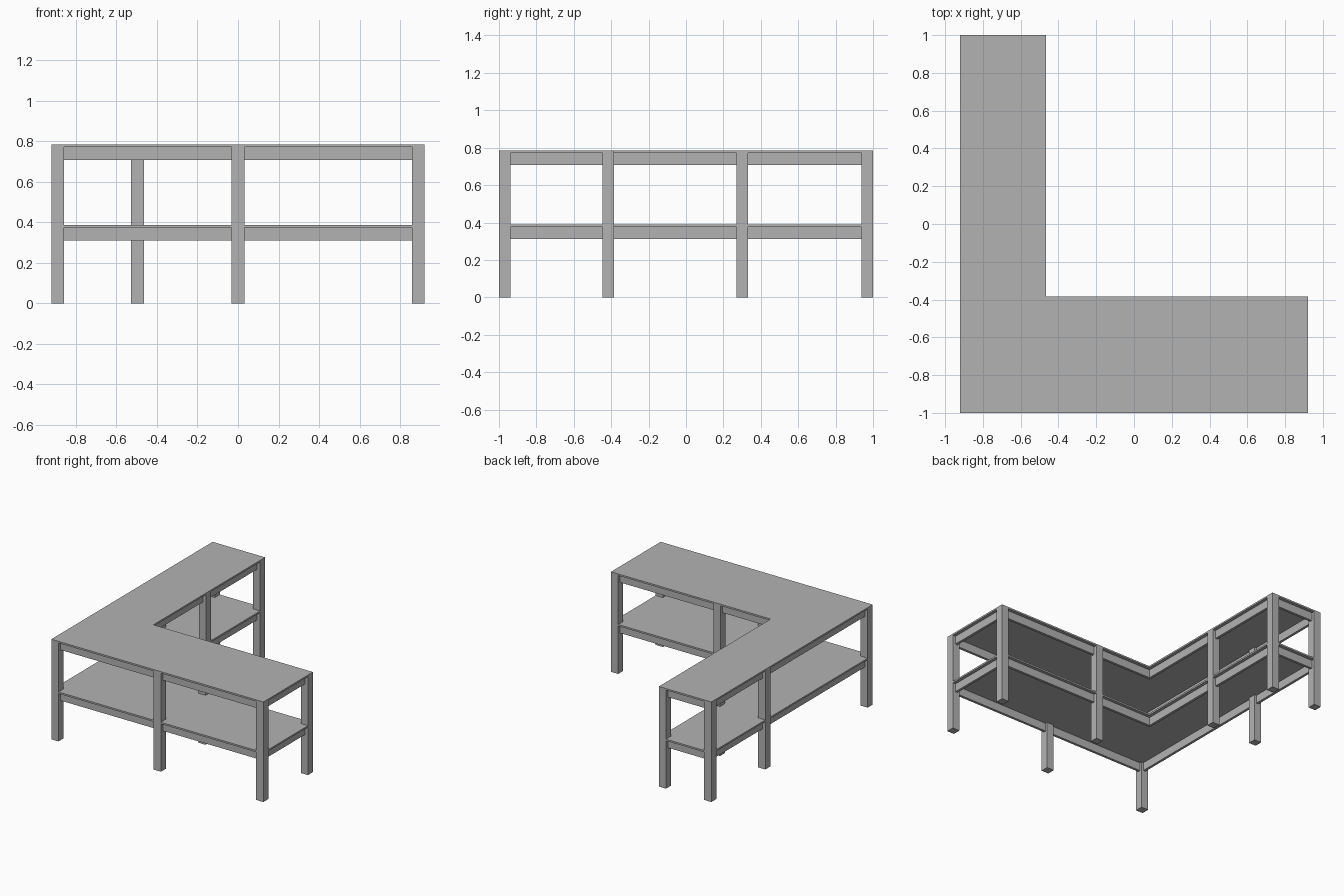
import bpy
import bmesh

cube = bpy.data.objects.get("Cube")
if cube:
    bpy.data.objects.remove(cube, do_unlink=True)

grey = bpy.data.materials.new("plain grey")
grey.use_nodes = True
colour = (0.45, 0.45, 0.45, 1)
grey.diffuse_color = colour
grey.node_tree.nodes["Principled BSDF"].inputs["Base Color"].default_value = colour

X, Y = 0.92, 1.0                 # half width and half depth
IN_X, IN_Y = -0.465, -0.385      # inner corner of the L
TOP, SHELF = 0.785, 0.388        # upper faces of the two boards
BOARD, RAIL = 0.013, 0.064       # board thickness, rail height
LEG = 0.062


def outline(d):
    """L-shaped plan, moved inwards by d."""
    return [(-X + d, -Y + d), (X - d, -Y + d), (X - d, IN_Y - d),
            (IN_X - d, IN_Y - d), (IN_X - d, Y - d), (-X + d, Y - d)]


def finish(name, bm):
    bmesh.ops.recalc_face_normals(bm, faces=bm.faces)
    mesh = bpy.data.meshes.new(name)
    bm.to_mesh(mesh)
    bm.free()
    mesh.materials.append(grey)
    obj = bpy.data.objects.new(name, mesh)
    bpy.context.collection.objects.link(obj)


def loop(bm, points, z):
    return [bm.verts.new((x, y, z)) for x, y in points]


def bridge(bm, a, b):
    for i in range(len(a)):
        j = (i + 1) % len(a)
        bm.faces.new((a[i], a[j], b[j], b[i]))


def prism(name, points, z0, z1):
    bm = bmesh.new()
    low, high = loop(bm, points, z0), loop(bm, points, z1)
    bm.faces.new(low)
    bm.faces.new(high)
    bridge(bm, low, high)
    finish(name, bm)


def rail_ring(name, inset, width, z0, z1):
    bm = bmesh.new()
    outer, inner = outline(inset), outline(inset + width)
    loops = [loop(bm, outer, z0), loop(bm, outer, z1),
             loop(bm, inner, z1), loop(bm, inner, z0)]
    for i in range(4):
        bridge(bm, loops[i], loops[(i + 1) % 4])
    finish(name, bm)


# Boards with rails beneath them
for name, z in (("tabletop", TOP), ("shelf", SHELF)):
    prism(name, outline(0), z - BOARD, z)
    rail_ring(name + "_rails", 0.025, 0.02, z - BOARD - RAIL, z - BOARD)

# Legs, flush with the board edges
h = LEG / 2
right, left = -X + h, X - h
front, back = -Y + h, Y - h
inner_x, inner_y = IN_X - h, IN_Y - h
mid_y = 0.3
legs = {
    "front_right_leg": (right, front),
    "front_middle_leg": (0, front),
    "front_left_leg": (left, front),
    "inner_middle_leg": (0, inner_y),
    "inner_left_leg": (left, inner_y),
    "side_middle_leg": (right, mid_y),
    "inner_side_leg": (inner_x, mid_y),
    "back_right_leg": (right, back),
    "back_inner_leg": (inner_x, back),
}
for name, (x, y) in legs.items():
    prism(name, [(x - h, y - h), (x + h, y - h), (x + h, y + h), (x - h, y + h)],
          0, TOP - BOARD)
